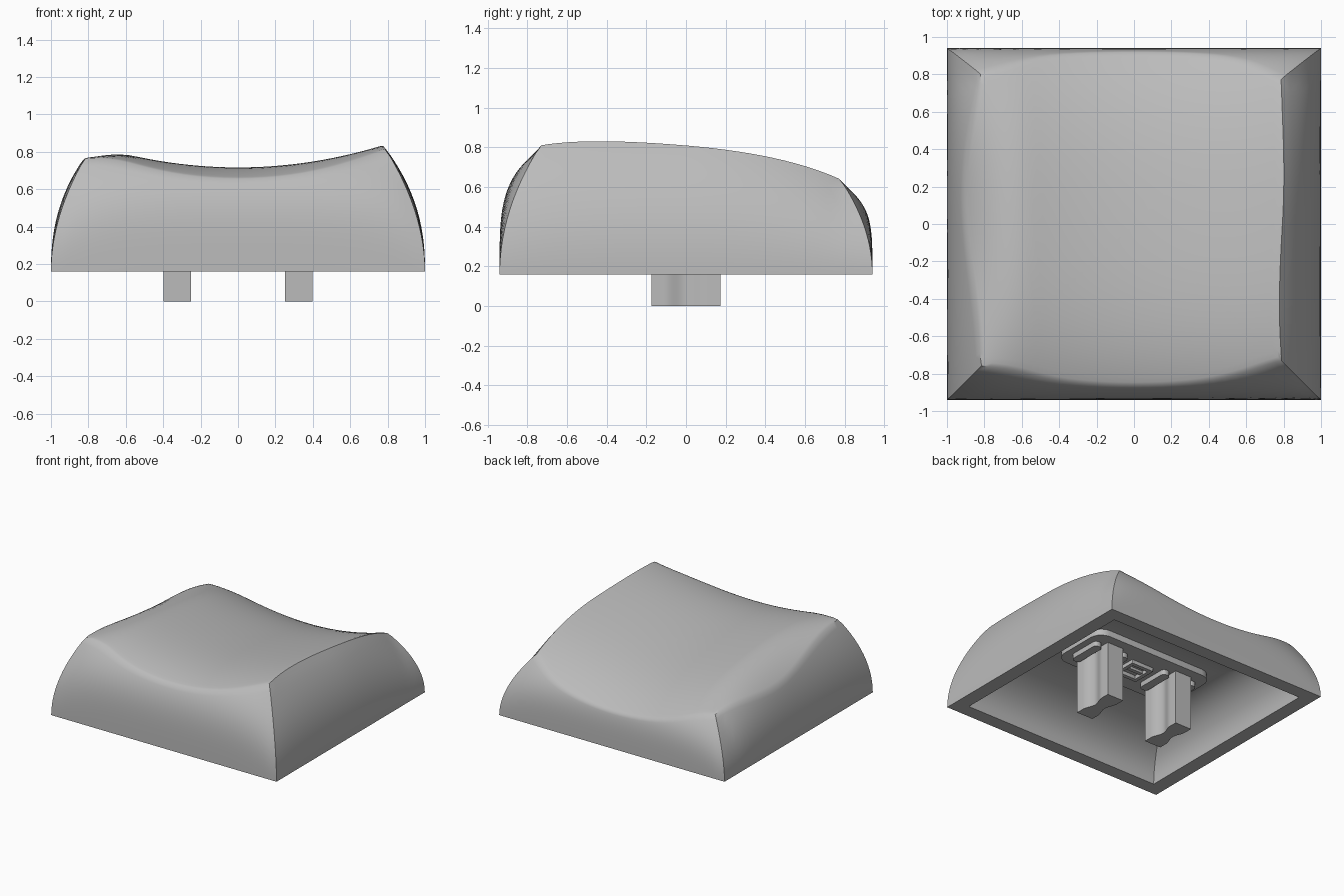
import bpy, bmesh, math

if "Cube" in bpy.data.objects:
    bpy.data.objects.remove(bpy.data.objects["Cube"])

BASE = 0.16          # height of the skirt's lower edge
HX, HY = 1.0, 0.94   # half footprint

grey = bpy.data.materials.new("light_grey")
grey.use_nodes = True
grey.diffuse_color = (0.5, 0.5, 0.5, 1)
grey.node_tree.nodes["Principled BSDF"].inputs["Base Color"].default_value = (0.5, 0.5, 0.5, 1)


def finish(name, bm, angle=35):
    bmesh.ops.recalc_face_normals(bm, faces=bm.faces)
    mesh = bpy.data.meshes.new(name)
    bm.to_mesh(mesh)
    bm.free()
    ob = bpy.data.objects.new(name, mesh)
    bpy.context.collection.objects.link(ob)
    mesh.materials.append(grey)
    bpy.ops.object.select_all(action='DESELECT')
    ob.select_set(True)
    bpy.context.view_layer.objects.active = ob
    bpy.ops.object.shade_smooth_by_angle(angle=math.radians(angle))
    return ob


# Dished top, sloping to the back and rolling off on the -x side
def dish(x, y):
    z = 0.69 - 0.104 * y - 0.077 * y**2 - 0.115 * y**4 + 0.197 * x * x
    roll = 1.8 * (1 - 0.68 * min(1, (y / 0.8)**2))
    return z - roll * max(0, -x - 0.55)**2


# Curved skirt walls, fuller in the middle of each side than at the corners
def wall(u, v, h):
    power = 4 - 2 * u**4
    front = -HY + 0.2 * (h / 0.64)**power
    back = HY - 0.17 * (h / 0.49)**power
    y = front + (back - front) * (v + 1) / 2
    ridge = 0.67 - 0.18 * min(1, max(0, y) / 0.78)**2
    half = HX - 0.22 * (h / ridge)**(2.33 - 0.4 * v**4)
    return u * half, y


def rim_height(u, v):
    low, high = 0.0, 0.72
    for _ in range(30):
        h = (low + high) / 2
        x, y = wall(u, v, h)
        if BASE + h < dish(x, y):
            low = h
        else:
            high = h
    return low


N = 28
side = [-math.cos(math.pi * i / N) * 0.35 + (2 * i / N - 1) * 0.65 for i in range(N)]
square = ([(s, -1) for s in side] + [(1, s) for s in side]
          + [(-s, 1) for s in side] + [(-1, -s) for s in side])


def bridge(bm, a, b):
    for i in range(len(a)):
        j = (i + 1) % len(a)
        bm.faces.new((a[i], a[j], b[j], b[i]))


# Outer skin: skirt rings, then rings closing over the dish
def outer_skin(bm, levels=14, rings=18):
    loops = []
    heights = [rim_height(u, v) for u, v in square]
    for k in range(levels + 1):
        loop = []
        for (u, v), top in zip(square, heights):
            h = top * k / levels
            loop.append(bm.verts.new((*wall(u, v, h), BASE + h)))
        loops.append(loop)
    rim = [v.co.copy() for v in loops[-1]]
    for k in range(1, rings):
        s = 1 - (k / rings)**1.3
        loops.append([bm.verts.new((p.x * s, p.y * s, dish(p.x * s, p.y * s))) for p in rim])
    for a, b in zip(loops, loops[1:]):
        bridge(bm, a, b)
    centre = bm.verts.new((0, 0, dish(0, 0)))
    last = loops[-1]
    for i in range(len(last)):
        bm.faces.new((last[i], last[(i + 1) % len(last)], centre))
    # ease the rim slightly
    bmesh.ops.smooth_vert(bm, verts=loops[levels] + loops[levels + 1], factor=0.3,
                          use_axis_x=True, use_axis_y=True, use_axis_z=True)
    return loops[0]


# Coved cavity rising from the inner edge to a small flat ceiling
def cavity(bm, steps=12):
    loops = []
    for k in range(steps + 1):
        a = math.pi / 2 * k / steps
        hx = 0.55 + 0.335 * math.cos(a)
        hy = 0.28 + 0.55 * math.cos(a)
        z = BASE + 0.33 * math.sin(a)
        loops.append([bm.verts.new((u * hx, v * hy, z)) for u, v in square])
    for a, b in zip(loops, loops[1:]):
        bridge(bm, a, b)
    bm.faces.new(loops[-1])
    return loops[0]


bm = bmesh.new()
bridge(bm, outer_skin(bm), cavity(bm))
finish("cap_shell", bm, 40)


# Prism from an outline
def prism(name, outline, z0, z1):
    bm = bmesh.new()
    low = [bm.verts.new((x, y, z0)) for x, y in outline]
    high = [bm.verts.new((x, y, z1)) for x, y in outline]
    bridge(bm, low, high)
    bm.faces.new(low)
    bm.faces.new(high)
    return finish(name, bm)


def rounded(cx, cy, hx, hy, r, steps=5):
    pts = []
    for q, (sx, sy) in enumerate(((1, 1), (-1, 1), (-1, -1), (1, -1))):
        for i in range(steps + 1):
            a = math.pi / 2 * (q + i / steps)
            pts.append((cx + sx * (hx - r) + r * math.cos(a), cy + sy * (hy - r) + r * math.sin(a)))
    return pts


# Mounting plate under the ceiling
prism("mounting_plate", rounded(0, 0, 0.54, 0.25, 0.1), 0.44, 0.52)

# Two legs with waisted sides, each with a pad on both flanks
waist = [(0.0725 - 0.028 * math.cos(math.pi * t / 16)**2, 0.11 * t / 8) for t in range(-8, 9)]
flank = [(0.0725, -0.175)] + waist + [(0.0725, 0.175)]
for label, cx in (("left", 0.325), ("right", -0.325)):
    outline = [(cx + x, y) for x, y in flank] + [(cx - x, y) for x, y in reversed(flank)]
    prism(label + "_leg", outline, 0, 0.5)
    for where, off in (("outer", 0.125), ("inner", -0.125)):
        px = cx + math.copysign(off, cx * off)
        prism(f"{label}_{where}_pad", rounded(px, 0, 0.035, 0.14, 0.03), 0.4, 0.5)

# Small square frame between the legs
for s in (-1, 1):
    prism("frame_side", rounded(s * 0.085, 0, 0.015, 0.1, 0.005), 0.41, 0.5)
    prism("frame_end", rounded(0, s * 0.085, 0.08, 0.015, 0.005), 0.41, 0.5)
prism("frame_bar", rounded(0, 0, 0.08, 0.015, 0.005), 0.42, 0.5)
